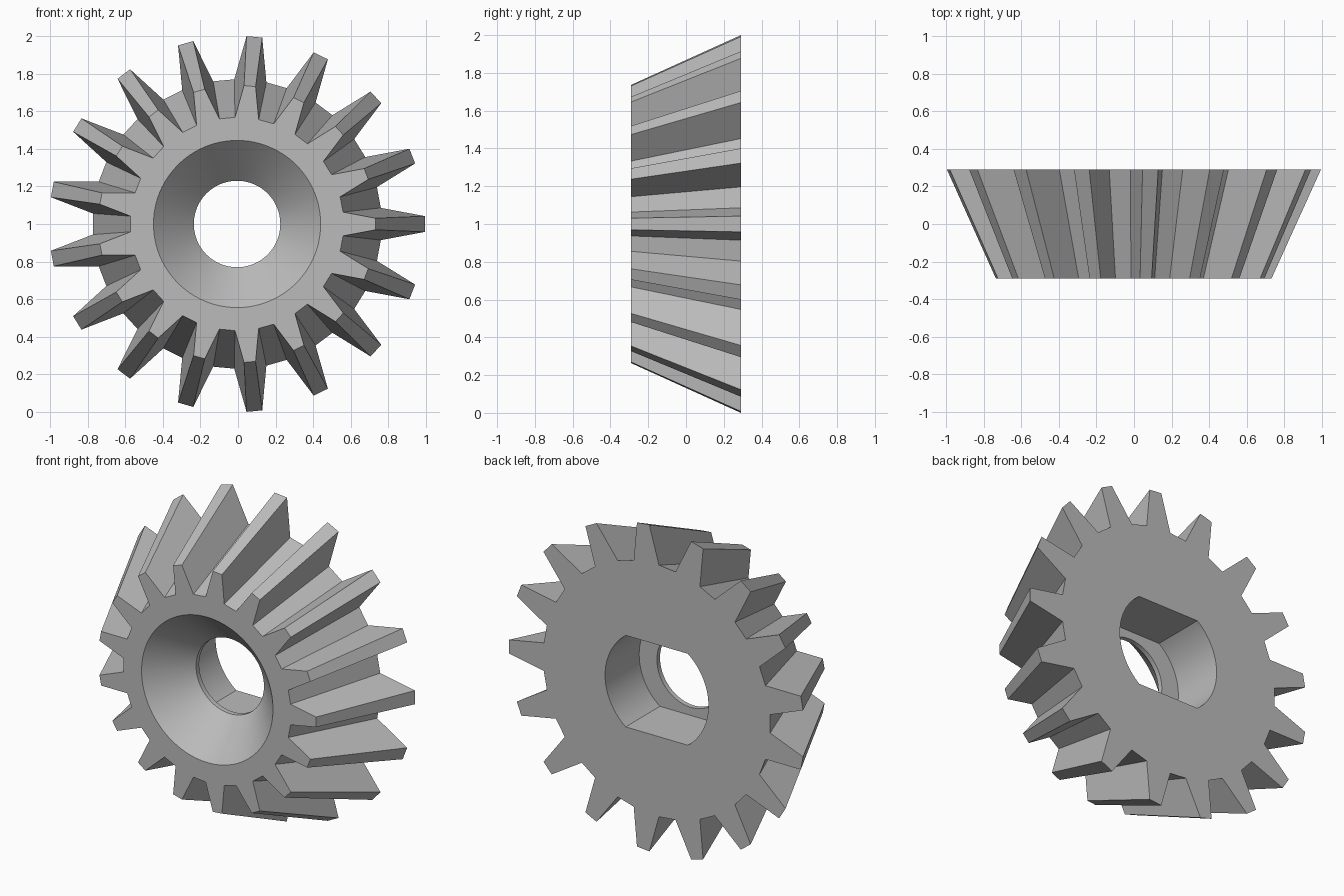
import bpy
import bmesh
from math import asin, cos, pi, radians, sin

if "Cube" in bpy.data.objects:
    bpy.data.objects.remove(bpy.data.objects["Cube"], do_unlink=True)

CENTER_X, CENTER_Z = -0.005, 1.0
HALF_WIDTH = 0.29
TEETH = 17

steel = bpy.data.materials.new("grey_steel")
steel.use_nodes = True
steel.diffuse_color = (0.5, 0.5, 0.5, 1)
steel.node_tree.nodes["Principled BSDF"].inputs["Base Color"].default_value = (0.5, 0.5, 0.5, 1)


def polar(radius, angle):
    return radius * cos(angle), radius * sin(angle)


def circle(radius, count=96):
    return [polar(radius, 2 * pi * i / count) for i in range(count)]


def loft(name, sections):
    """Closed solid through (outline, y) sections with equal point counts."""
    bm = bmesh.new()
    rings = [[bm.verts.new((CENTER_X + x, y, CENTER_Z + z)) for x, z in outline]
             for outline, y in sections]
    for a, b in zip(rings, rings[1:]):
        for i in range(len(a)):
            j = (i + 1) % len(a)
            bm.faces.new((a[i], a[j], b[j], b[i]))
    bm.faces.new(rings[0])
    bm.faces.new(rings[-1])
    bmesh.ops.recalc_face_normals(bm, faces=bm.faces)
    mesh = bpy.data.meshes.new(name)
    bm.to_mesh(mesh)
    bm.free()
    mesh.materials.append(steel)
    obj = bpy.data.objects.new(name, mesh)
    bpy.context.collection.objects.link(obj)
    return obj


def gear_outline(scale):
    """Straight-sided teeth, the first one pointing along +x."""
    tooth = [(0.77, -6.4), (1.001, -2.4), (1.001, 2.4), (0.77, 6.4)]
    return [polar(r * scale, 2 * pi * t / TEETH + radians(a))
            for t in range(TEETH) for r, a in tooth]


def double_flat(radius, flat, steps=32):
    """Circle cut by a flat at the top and at the bottom."""
    limit = asin(flat / radius)
    return [polar(radius, side + limit * (2 * i / steps - 1))
            for side in (0, pi) for i in range(steps + 1)]


# Toothed cone, widest at the back
gear = loft("bevel_gear", [(gear_outline(0.737), -HALF_WIDTH),
                           (gear_outline(1.0), HALF_WIDTH)])

# Countersink with a short bore, and the shaft socket behind it
overshoot = 0.02
slope = (0.445 - 0.23) / 0.22
cutters = [
    loft("countersink_cutter", [(circle(0.445 + slope * overshoot), -HALF_WIDTH - overshoot),
                                (circle(0.23), -0.07),
                                (circle(0.23), 0.05)]),
    loft("socket_cutter", [(double_flat(0.35, 0.28), -0.04),
                           (double_flat(0.35, 0.28), HALF_WIDTH + overshoot)]),
]

bpy.ops.object.select_all(action="DESELECT")
gear.select_set(True)
bpy.context.view_layer.objects.active = gear
for cutter in cutters:
    cutter.hide_render = True
    cut = gear.modifiers.new(cutter.name, "BOOLEAN")
    cut.operation = "DIFFERENCE"
    cut.solver = "EXACT"
    cut.object = cutter
    bpy.ops.object.modifier_apply(modifier=cut.name)
    bpy.data.objects.remove(cutter, do_unlink=True)

# Smooth bore walls, crisp teeth and rims
bpy.ops.object.shade_smooth_by_angle(angle=radians(30))
